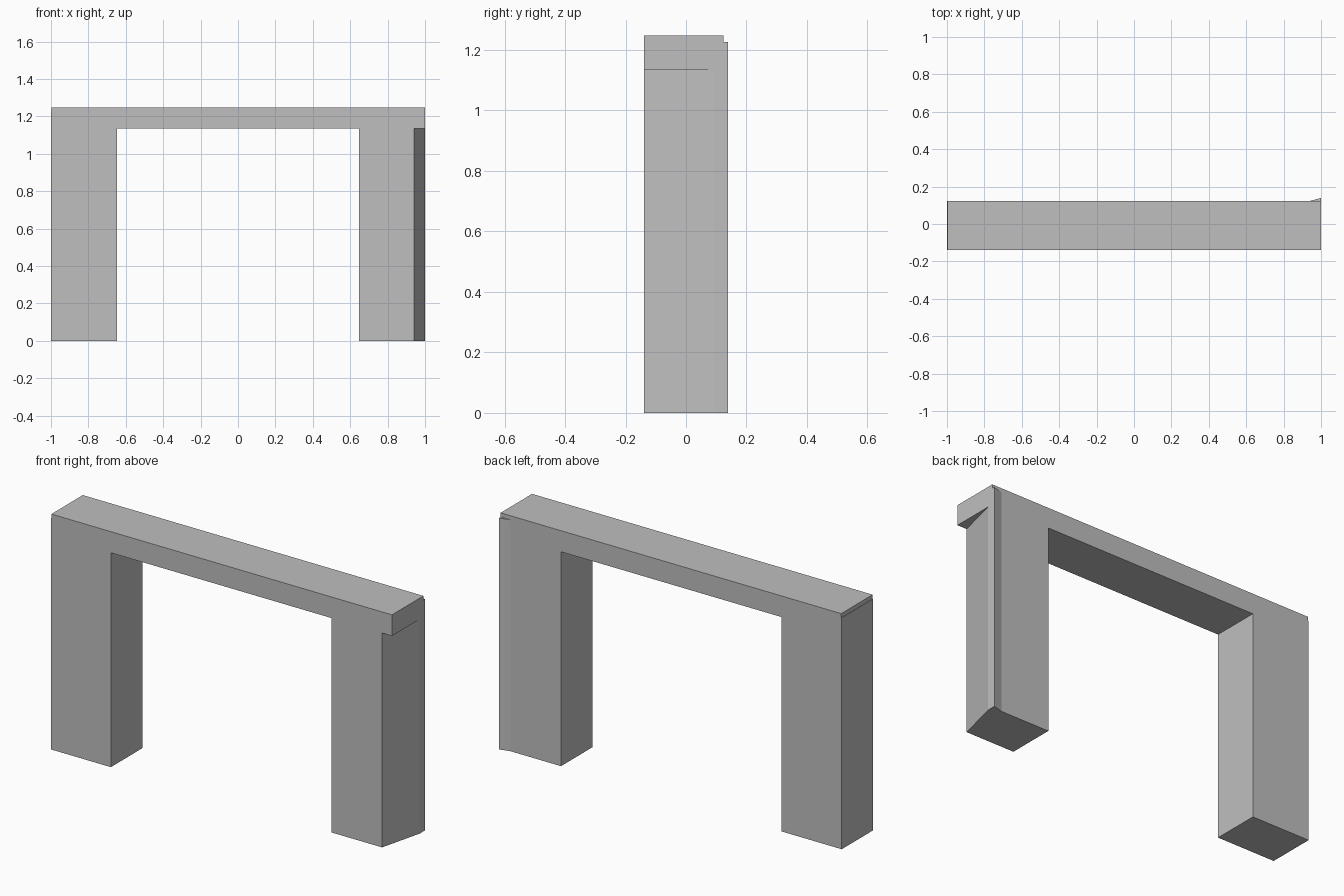
import bpy, bmesh
from mathutils import Vector

cube = bpy.data.objects.get("Cube")
if cube:
    bpy.data.objects.remove(cube, do_unlink=True)

grey = bpy.data.materials.new("plain grey")
grey.use_nodes = True
colour = (0.52, 0.52, 0.52, 1)
grey.diffuse_color = colour
grey.node_tree.nodes["Principled BSDF"].inputs["Base Color"].default_value = colour

FRONT, BACK = -0.139, 0.124
UNDERSIDE, CAP_BASE, TOP = 1.136, 1.226, 1.248


def prism(name, outline, push):
    """Extrude a closed outline of 3D points along the push vector."""
    bm = bmesh.new()
    face = bm.faces.new([bm.verts.new(p) for p in outline])
    new = bmesh.ops.extrude_face_region(bm, geom=[face], use_keep_orig=True)["geom"]
    bmesh.ops.translate(bm, vec=Vector(push),
                        verts=[v for v in new if isinstance(v, bmesh.types.BMVert)])
    bmesh.ops.recalc_face_normals(bm, faces=bm.faces)
    mesh = bpy.data.meshes.new(name)
    bm.to_mesh(mesh)
    bm.free()
    mesh.materials.append(grey)
    obj = bpy.data.objects.new(name, mesh)
    bpy.context.collection.objects.link(obj)
    return obj


# Portal frame: two legs and a lintel, with a slight step at one top end
profile = [(-1, 0), (-0.648, 0), (-0.648, UNDERSIDE), (0.646, UNDERSIDE), (0.646, 0),
           (1, 0), (1, TOP), (-0.997, TOP), (-0.997, CAP_BASE), (-1, CAP_BASE)]
frame = prism("portal_frame", [(x, FRONT, z) for x, z in profile], (0, BACK - FRONT, 0))

# Slanted outer face of one leg, cut away below the lintel
slant = [(0.917, -0.239), (1.025, 0.193), (1.1, -0.239)]
cutter = prism("leg_cutter", [(x, y, -0.1) for x, y in slant], (0, 0, UNDERSIDE + 0.1))
cutter.hide_render = True
cutter.hide_viewport = True
cut = frame.modifiers.new("slanted leg", 'BOOLEAN')
cut.operation = 'DIFFERENCE'
cut.solver = 'EXACT'
cut.object = cutter

# Thin wedge on the back of the same leg
wedge = [(0.942, BACK), (1, BACK), (1, -FRONT)]
prism("back_corner_wedge", [(x, y, 0) for x, y in wedge], (0, 0, CAP_BASE))
